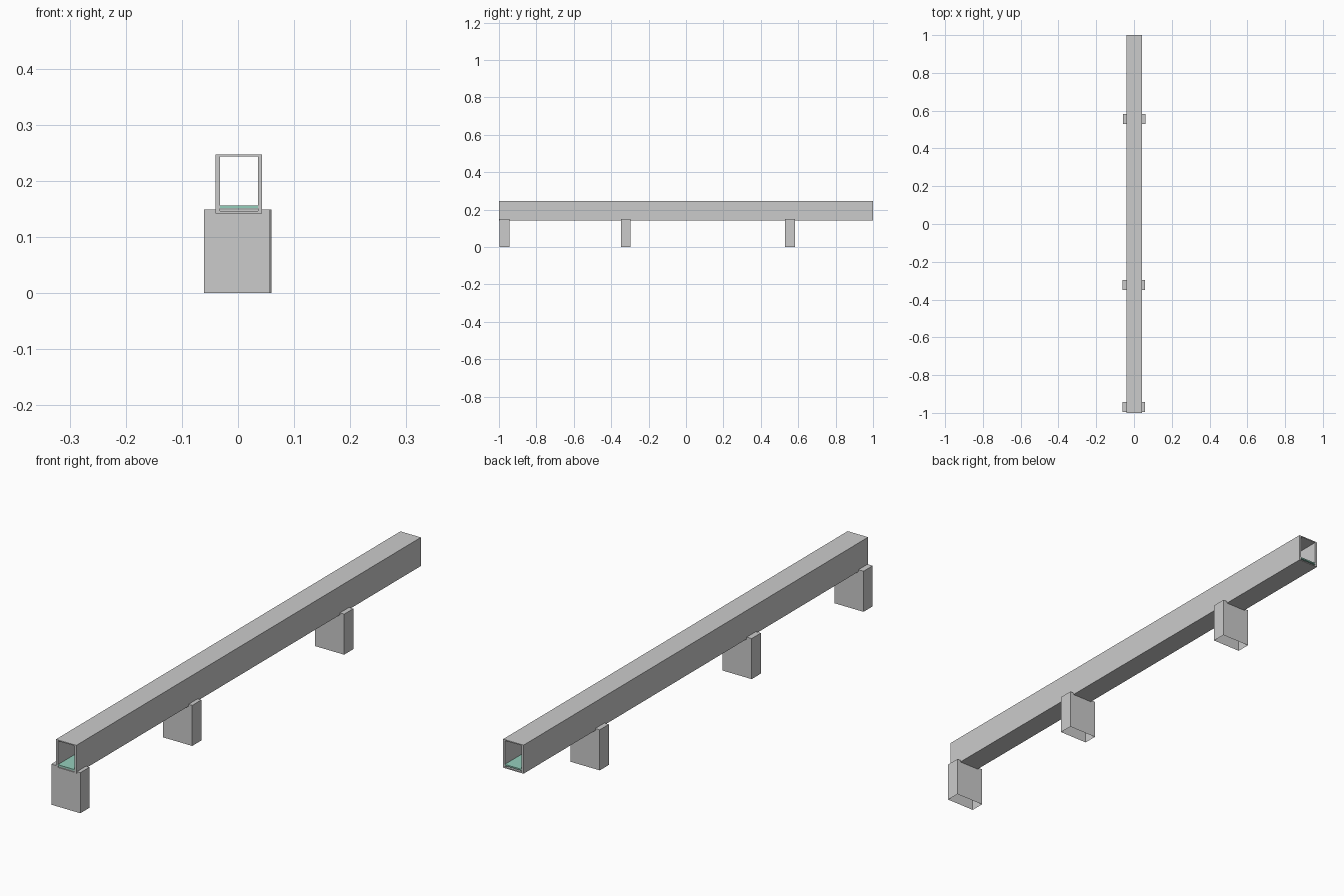
import bpy, bmesh

if "Cube" in bpy.data.objects:
    bpy.data.objects.remove(bpy.data.objects["Cube"])


def make_object(name, bm, color=None):
    mesh = bpy.data.meshes.new(name)
    bm.to_mesh(mesh)
    bm.free()
    obj = bpy.data.objects.new(name, mesh)
    bpy.context.collection.objects.link(obj)
    if color:
        mat = bpy.data.materials.new(name + "_color")
        mat.diffuse_color = color
        mat.use_nodes = True
        mat.node_tree.nodes["Principled BSDF"].inputs["Base Color"].default_value = mat.diffuse_color
        mesh.materials.append(mat)
    return obj


def box(name, x, y, z, open_bottom=False, color=None):
    bm = bmesh.new()
    bmesh.ops.create_cube(bm, size=1)
    for v in bm.verts:
        for i, (lo, hi) in enumerate((x, y, z)):
            v.co[i] = hi if v.co[i] > 0 else lo
    if open_bottom:
        bm.normal_update()
        down = [f for f in bm.faces if f.normal.z < -0.9]
        bmesh.ops.delete(bm, geom=down, context='FACES_ONLY')
    return make_object(name, bm, color)


def rect_tube(name, outer, inner, y0, y1):
    # Rectangular ring profile extruded along y
    bm = bmesh.new()
    rings = []
    for y in (y0, y1):
        for x0, x1, z0, z1 in (outer, inner):
            corners = ((x0, z0), (x1, z0), (x1, z1), (x0, z1))
            rings.append([bm.verts.new((x, y, z)) for x, z in corners])
    fo, fi, bo, bi = rings
    for a, b in ((fo, fi), (fi, bi), (bi, bo), (bo, fo)):
        for k in range(4):
            n = (k + 1) % 4
            bm.faces.new((a[k], a[n], b[n], b[k]))
    bmesh.ops.recalc_face_normals(bm, faces=bm.faces)
    return make_object(name, bm)


# Long hollow channel, open at both ends
rect_tube("channel", (-0.040, 0.043, 0.142, 0.247),
          (-0.032, 0.036, 0.146, 0.243), -1.0, 1.0)

# Coloured strip just above the channel floor
box("floor_strip", (-0.032, 0.036), (-1.0, 1.0), (0.151, 0.156),
    color=(0.30, 0.62, 0.50, 1))

# Three support blocks, open underneath
supports = (("front_support", -0.970, -0.002),
            ("middle_support", -0.322, -0.001),
            ("back_support", 0.557, 0.001))
for name, y, x in supports:
    box(name, (x - 0.059, x + 0.059), (y - 0.0265, y + 0.0265), (0.0, 0.149),
        open_bottom=True)
